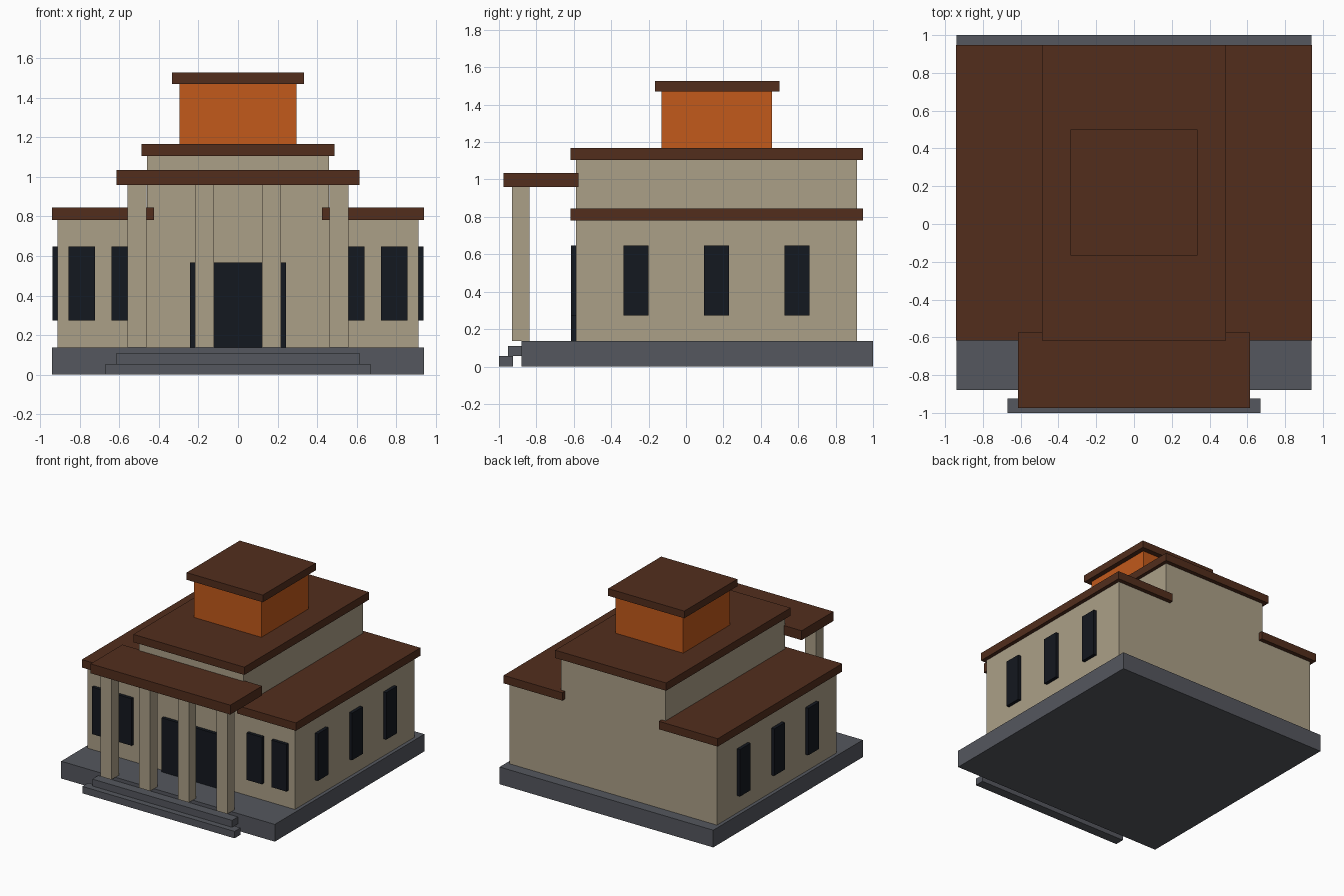
import bpy

if "Cube" in bpy.data.objects:
    bpy.data.objects.remove(bpy.data.objects["Cube"])


def material(name, r, g, b):
    m = bpy.data.materials.new(name)
    m.diffuse_color = (r, g, b, 1)
    m.use_nodes = True
    m.node_tree.nodes["Principled BSDF"].inputs["Base Color"].default_value = m.diffuse_color
    return m


STONE = material("slate_grey", 0.09, 0.095, 0.112)
WALL = material("beige_wall", 0.41, 0.35, 0.245)
ROOF = material("brown_roof", 0.084, 0.027, 0.012)
GLASS = material("dark_glass", 0.007, 0.009, 0.014)
ORANGE = material("orange_wall", 0.54, 0.10, 0.011)


def add_mesh(name, verts, faces, mat):
    mesh = bpy.data.meshes.new(name)
    mesh.from_pydata(verts, [], faces)
    mesh.materials.append(mat)
    obj = bpy.data.objects.new(name, mesh)
    bpy.context.collection.objects.link(obj)
    return obj


def prism(name, profile, y0, y1, mat):
    """Extrude a counter-clockwise (x, z) profile along y."""
    n = len(profile)
    verts = [(x, y, z) for y in (y0, y1) for x, z in profile]
    faces = [list(range(n)), list(range(2 * n - 1, n - 1, -1))]
    faces += [(i, i + n, (i + 1) % n + n, (i + 1) % n) for i in range(n)]
    return add_mesh(name, verts, faces, mat)


def box(name, x, y, z, mat):
    (x0, x1), (z0, z1) = x, z
    return prism(name, [(x0, z0), (x1, z0), (x1, z1), (x0, z1)], y[0], y[1], mat)


def pair(name, x, y, z, mat):
    """A box and its mirror image across x = 0."""
    box(name + "_right", x, y, z, mat)
    box(name + "_left", (-x[1], -x[0]), y, z, mat)


# Plinth and front steps
box("plinth", (-0.94, 0.94), (-0.88, 1.0), (0, 0.137), STONE)
box("lower_step", (-0.67, 0.67), (-1.0, -0.925), (0, 0.055), STONE)
box("upper_step", (-0.615, 0.615), (-0.953, -0.88), (0.055, 0.11), STONE)

# Stepped walls: tall hall with a lower wing on each side
half = [(0.912, 0.137), (0.912, 0.785), (0.46, 0.785), (0.46, 1.105)]
prism("walls", half + [(-x, z) for x, z in reversed(half)], -0.588, 0.914, WALL)

# Flat overhanging roofs
pair("wing_roof", (0.425, 0.942), (-0.618, 0.947), (0.782, 0.845), ROOF)
box("hall_roof", (-0.488, 0.488), (-0.618, 0.947), (1.105, 1.167), ROOF)

# Roof lantern
box("lantern_wall", (-0.297, 0.297), (-0.13, 0.46), (1.167, 1.47), ORANGE)
box("lantern_roof", (-0.335, 0.335), (-0.167, 0.5), (1.47, 1.527), ROOF)

# Portico
box("portico_roof", (-0.615, 0.615), (-0.975, -0.575), (0.96, 1.035), ROOF)
for i, cx in enumerate((0.17, 0.51)):
    pair(f"column_{i + 1}", (cx - 0.048, cx + 0.048), (-0.93, -0.838),
         (0.137, 0.96), WALL)

# Door and windows
box("door", (-0.242, 0.242), (-0.614, -0.58), (0.137, 0.567), GLASS)
WIN_Z = (0.274, 0.648)
for i, cx in enumerate((0.573, 0.79)):
    pair(f"front_window_{i + 1}", (cx - 0.067, cx + 0.067), (-0.614, -0.58),
         WIN_Z, GLASS)
for i, cy in enumerate((-0.267, 0.163, 0.593)):
    pair(f"side_window_{i + 1}", (0.9, 0.938), (cy - 0.067, cy + 0.067),
         WIN_Z, GLASS)
